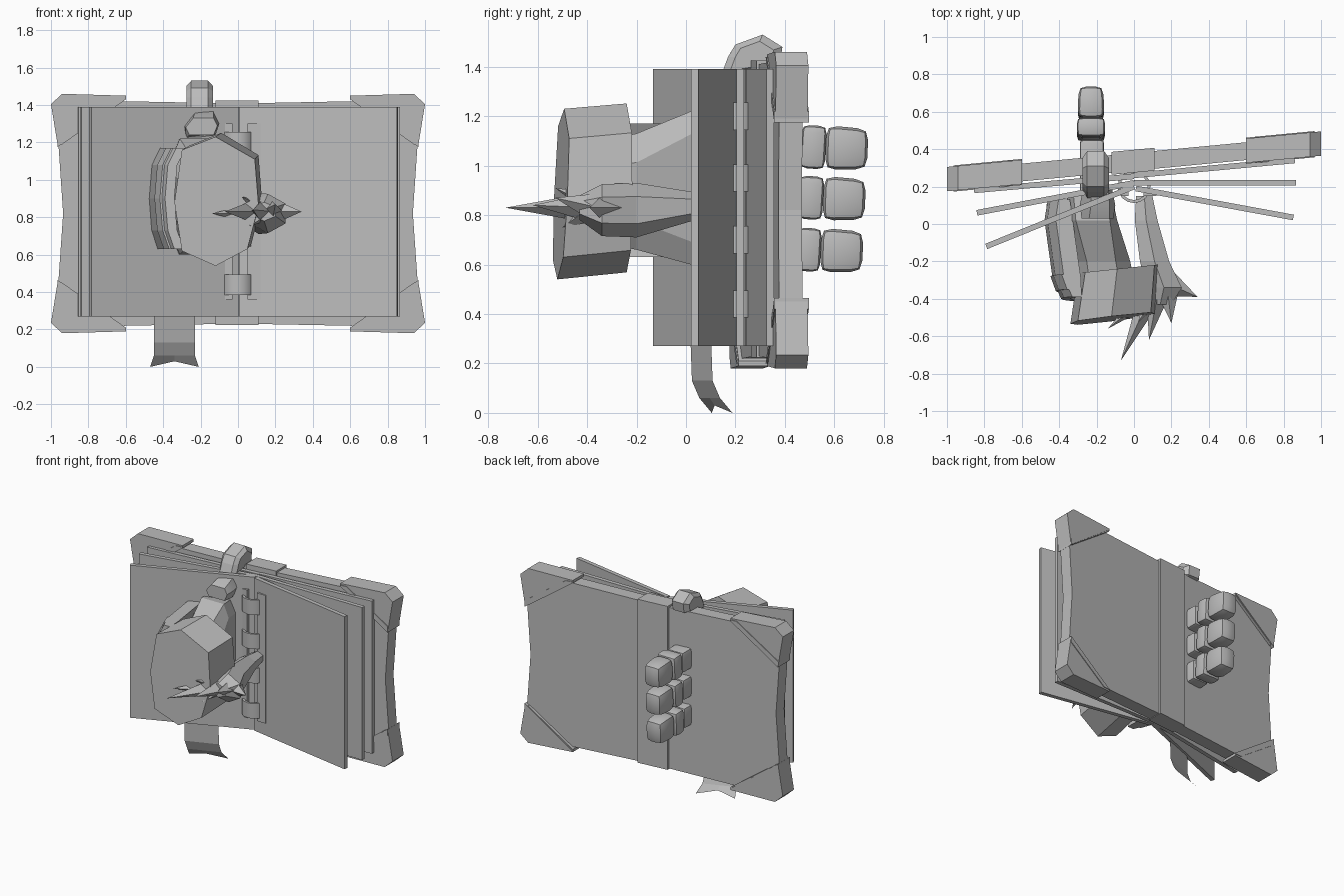
import bpy, bmesh, math
from mathutils import Vector, Matrix

if "Cube" in bpy.data.objects:
    bpy.data.objects.remove(bpy.data.objects["Cube"])

GREY = bpy.data.materials.new("plain grey")
GREY.diffuse_color = (0.5, 0.5, 0.5, 1)
GREY.use_nodes = True
GREY.node_tree.nodes["Principled BSDF"].inputs["Base Color"].default_value = GREY.diffuse_color


def make(name, bm, smooth=False):
    bmesh.ops.recalc_face_normals(bm, faces=bm.faces)
    me = bpy.data.meshes.new(name)
    bm.to_mesh(me)
    bm.free()
    ob = bpy.data.objects.new(name, me)
    bpy.context.collection.objects.link(ob)
    me.materials.append(GREY)
    if smooth:
        bpy.ops.object.select_all(action='DESELECT')
        ob.select_set(True)
        bpy.context.view_layer.objects.active = ob
        bpy.ops.object.shade_smooth_by_angle(angle=math.radians(40))
    return ob


def loft(name, rings, smooth=False):
    """Skin closed rings of equal length and cap both ends."""
    bm = bmesh.new()
    vs = [[bm.verts.new(p) for p in r] for r in rings]
    n = len(rings[0])
    for a, b in zip(vs, vs[1:]):
        for i in range(n):
            j = (i + 1) % n
            bm.faces.new((a[i], a[j], b[j], b[i]))
    bm.faces.new(vs[0])
    bm.faces.new(vs[-1])
    return make(name, bm, smooth)


def tilt(x):
    """Middle depth of the turned cover at x."""
    return 0.335 + 0.095 * x


def slab(name, outline, front, back):
    """Outline in x,z thickened around the turned cover plane."""
    return loft(name, [[(x, tilt(x) + d, z) for x, z in outline] for d in (front, back)])


def block(name, c, s, bevel=0.0, rx=0.0, taper=1.0):
    bm = bmesh.new()
    bmesh.ops.create_cube(bm, size=1)
    for v in bm.verts:
        if v.co.y > 0:
            v.co.x *= taper
            v.co.z *= taper
        v.co = Vector((v.co.x * s[0], v.co.y * s[1], v.co.z * s[2]))
    if bevel:
        bmesh.ops.bevel(bm, geom=bm.edges[:], offset=bevel, segments=2, profile=0.6, affect='EDGES')
    bm.transform(Matrix.Translation(c) @ Matrix.Rotation(rx, 4, 'X'))
    return make(name, bm, bevel > 0)


# Cover: two boards with pinched edges, and a raised spine
for side, s in (("left", -1), ("right", 1)):
    slab("cover_" + side, [(s * x, z) for x, z in (
        (0.08, 0.23), (0.6, 0.22), (0.955, 0.21), (0.96, 0.46), (0.935, 0.82),
        (0.96, 1.19), (0.955, 1.43), (0.6, 1.42), (0.08, 1.41))], -0.05, 0.045)
slab("spine", [(-0.12, 0.225), (0.11, 0.225), (0.11, 1.425), (-0.12, 1.425)], -0.06, 0.062)

# Corner guards: chamfered triangles with a ridge along the long edge
for i, (s, t) in enumerate(((-1, -1), (1, -1), (-1, 1), (1, 1))):
    def at(pts):
        return [(s * x, 0.82 + t * z) for x, z in pts]
    slab("corner_guard_%d" % i, at([(0.6, 0.61), (0.6, 0.63), (0.94, 0.64), (1.0, 0.585),
                                    (0.965, 0.37), (0.94, 0.37)]), -0.065, 0.065)
    slab("corner_ridge_%d" % i, at([(0.6, 0.62), (0.65, 0.62), (0.965, 0.40), (0.965, 0.355)]),
         -0.07, 0.07)

# Pages: thin leaves fanned from the spine
LEAVES = [(0.0, 0.2, -0.79, -0.12), (0.0, 0.22, -0.84, 0.06), (0.0, 0.255, -0.855, 0.18),
          (0.01, 0.19, 0.852, 0.035), (0.0, 0.22, 0.865, 0.22), (0.0, 0.26, 0.86, 0.34)]
for i, (x0, y0, x1, y1) in enumerate(LEAVES):
    n = Vector((y1 - y0, x0 - x1, 0)).normalized() * 0.015
    foot = [(x0 + n.x, y0 + n.y), (x1 + n.x, y1 + n.y), (x1 - n.x, y1 - n.y), (x0 - n.x, y0 - n.y)]
    loft("page_%d" % i, [[(x, y, z) for x, y in foot] for z in (0.27, 1.39)])

# Binding: two strips joined by four rings
block("binding_strip_right", (0.085, 0.165, 0.83), (0.07, 0.03, 0.94))
block("binding_strip_left", (-0.05, 0.165, 0.83), (0.04, 0.03, 0.94))
for i, z in enumerate((0.44, 0.7, 0.95, 1.2)):
    arc = [math.pi * 2 * k / 16 for k in range(17)]
    bm = bmesh.new()
    cols = [[bm.verts.new((r * math.cos(a), 0.2 + r * math.sin(a), z + h))
             for r, h in ((0.088, -0.055), (0.088, 0.055), (0.072, 0.055), (0.072, -0.055))]
            for a in arc[:-1]]
    for k in range(16):
        a, b = cols[k], cols[(k + 1) % 16]
        for j in range(4):
            bm.faces.new((a[j], a[(j + 1) % 4], b[(j + 1) % 4], b[j]))
    make("binding_ring_%d" % i, bm, True)

# Ribbon: bends back and ends in a notch
bm = bmesh.new()
rows = []
for z, d, notch in ((0.6, 0, 0), (0.27, 0, 0), (0.13, 0.005, 0), (0.06, 0.035, 0), (0.0, 0.085, 0.03)):
    rows.append([bm.verts.new((x, 0.19 + 0.38 * x + d - notch * m, z + notch * m))
                 for x, m in ((-0.45, 0), (-0.34, 1), (-0.23, 0))])
for a, b in zip(rows, rows[1:]):
    for k in (0, 1):
        bm.faces.new((a[k], a[k + 1], b[k + 1], b[k]))
for v in rows[-1]:
    v.co.x += 0.02 * (v.co.x + 0.34) / 0.11 if v is not rows[-1][1] else 0
bmesh.ops.solidify(bm, geom=bm.faces[:], thickness=0.004)
make("ribbon", bm)

# Cuff: wide eight sided band with a closed front
CUFF = [(-0.30, 0.62), (-0.12, 0.54), (0.05, 0.63), (0.11, 0.86),
        (0.09, 1.11), (-0.12, 1.23), (-0.30, 1.16), (-0.34, 0.88)]
front = [(x, -0.51 + 0.12 * (x + 0.12) + 0.04 * (z - 0.8), z) for x, z in CUFF]
back = [(-0.09 + (x + 0.12) * 0.95, -0.24 + 0.1 * (x + 0.12), 0.91 + (z - 0.885) * 0.99) for x, z in CUFF]
loft("cuff", [front, back])

# Palm: flares from the wrist into the pages
def ring(y, x0, x1, z0, z1, k=0.25):
    dx, dz = (x1 - x0) * k, (z1 - z0) * k
    return [(x0 + dx, y, z0), (x1 - dx, y, z0), (x1, y, z0 + dz), (x1, y, z1 - dz),
            (x1 - dx, y, z1), (x0 + dx, y, z1), (x0, y, z1 - dz), (x0, y, z0 + dz)]
loft("palm", [ring(-0.3, -0.32, 0.0, 0.68, 1.11), ring(-0.2, -0.33, -0.02, 0.66, 1.13),
              ring(0.02, -0.35, -0.09, 0.6, 1.22, 0.15), ring(0.16, -0.36, -0.12, 0.6, 1.2, 0.15)])

# Hand plate: curved guard along the back of the hand
ARC = [(-0.33, 1.17), (-0.375, 1.08), (-0.39, 0.9), (-0.375, 0.73), (-0.34, 0.63)]
def plate(y, grow, thick):
    prof = [(x - grow, z) for x, z in ARC] + [(x + thick, z) for x, z in reversed(ARC)]
    return [(x - 0.14 * (y + 0.4), y + 0.04 * (z - 0.9), z) for x, z in prof]
loft("hand_plate", [plate(-0.4, 0.0, 0.05), plate(-0.3, 0.03, 0.06),
                    plate(0.02, 0.03, 0.06), plate(0.12, 0.0, 0.06)])
loft("hand_plate_rim", [plate(-0.36, 0.022, 0.05), plate(-0.28, 0.04, 0.05)])

# Fingers: three rows of rounded joints showing behind the cover
for i, (y, z) in enumerate(((0.45, 0.66), (0.46, 0.87), (0.47, 1.075))):
    block("finger_base_%d" % i, (-0.225, y - 0.17, z), (0.13, 0.3, 0.15), 0.02)
    block("finger_joint_%d" % i, (-0.23, y + 0.045, z), (0.15, 0.1, 0.175), 0.03, -0.06)
    block("finger_tip_%d" % i, (-0.23, y + 0.18, z - 0.005), (0.145, 0.17, 0.18), 0.045, -0.04, 0.9)

# Thumb: lower joint before the page, tip hooked over the top edge
loft("thumb_joint", [[(x, y, z) for x, z in pts] for y, pts in (
    (0.03, [(-0.26, 1.24), (-0.13, 1.24), (-0.11, 1.29), (-0.13, 1.33), (-0.24, 1.33), (-0.28, 1.28)]),
    (0.10, [(-0.28, 1.22), (-0.12, 1.24), (-0.10, 1.30), (-0.13, 1.36), (-0.23, 1.36), (-0.29, 1.29)]),
    (0.2, [(-0.26, 1.26), (-0.14, 1.26), (-0.12, 1.31), (-0.14, 1.38), (-0.23, 1.38), (-0.27, 1.31)]))], True)
THUMB = [(0.14, 1.36), (0.17, 1.44), (0.2, 1.49), (0.31, 1.53), (0.39, 1.48), (0.38, 1.41), (0.26, 1.38)]
loft("thumb_tip", [[(-0.205 + x, 0.27 + (y - 0.27) * k, 1.44 + (z - 1.44) * k) for y, z in THUMB]
                   for x, k in ((-0.07, 0.7), (-0.045, 1), (0.045, 1), (0.07, 0.7))])

# Flare: tapering stem from the binding that bursts into spikes
STEM = [(0.15, 0.055, 0.05, 0.835, 0.04), (0.02, 0.065, 0.07, 0.835, 0.06), (-0.2, 0.11, 0.09, 0.82, 0.11),
        (-0.34, 0.16, 0.11, 0.82, 0.105), (-0.43, 0.14, 0.07, 0.83, 0.05)]
loft("flare_stem", [[(cx + rx * math.cos(a), y, cz + rz * math.sin(a))
                     for a in (math.pi * k / 3 + math.pi / 6 for k in range(6))]
                    for y, cx, rx, cz, rz in STEM])
SPIKES = [((0.14, -0.3, 0.83), (0.34, -0.39, 0.83), 0.09), ((0.18, -0.36, 0.83), (0.2, -0.53, 0.87), 0.06),
          ((0.13, -0.36, 0.83), (0.08, -0.62, 0.84), 0.065), ((0.08, -0.4, 0.83), (-0.07, -0.73, 0.83), 0.06),
          ((0.08, -0.38, 0.82), (-0.14, -0.56, 0.82), 0.055), ((0.12, -0.38, 0.82), (0.06, -0.5, 0.75), 0.05),
          ((0.12, -0.36, 0.84), (0.02, -0.53, 0.91), 0.05)]
for i, (a, b, r) in enumerate(SPIKES):
    a, b = Vector(a), Vector(b)
    bm = bmesh.new()
    bmesh.ops.create_cone(bm, cap_ends=True, segments=4, radius1=r, radius2=0, depth=(b - a).length)
    bm.transform(Matrix.Translation((a + b) / 2) @ (b - a).to_track_quat('Z', 'Y').to_matrix().to_4x4())
    make("flare_spike_%d" % i, bm)
